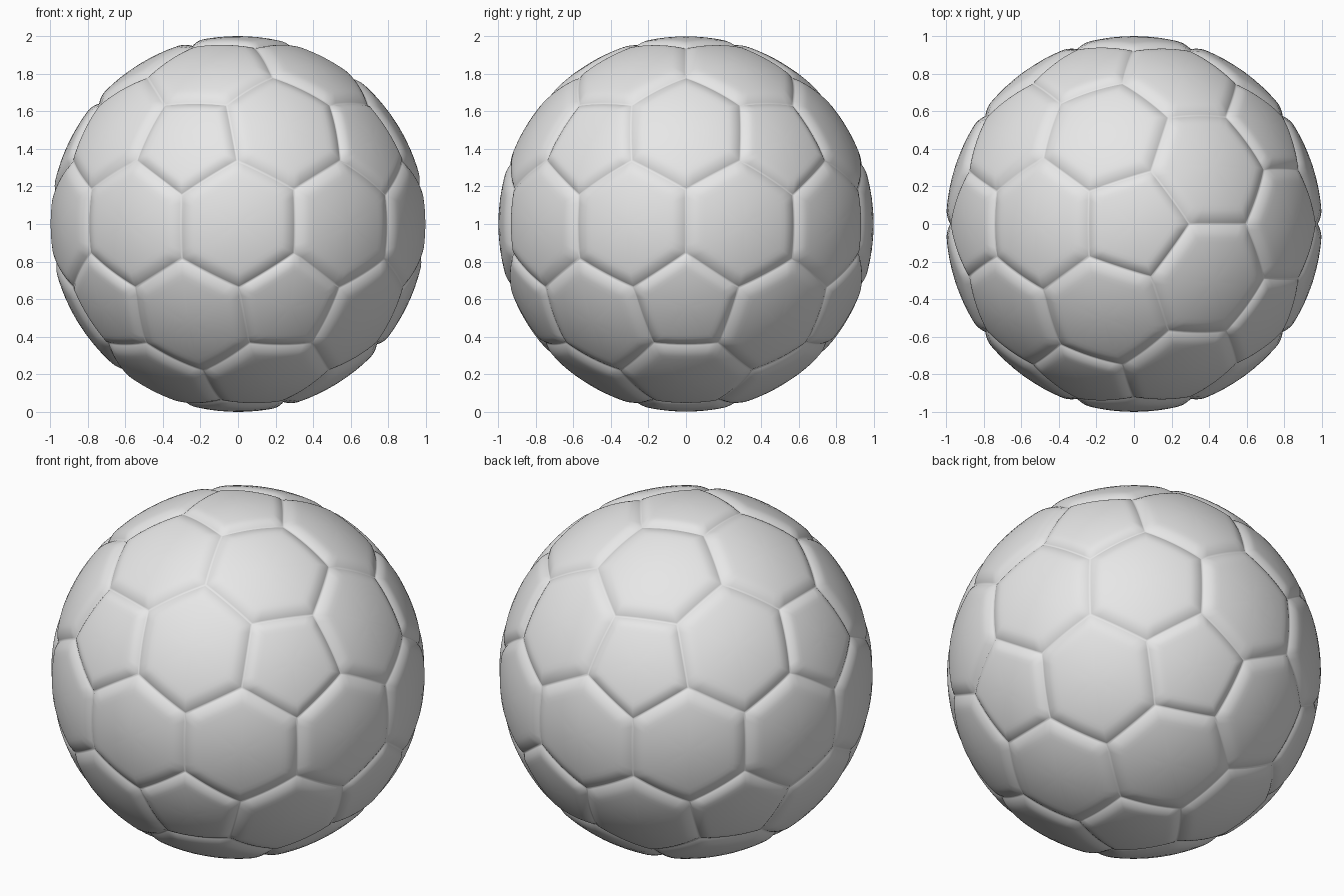
import bpy, bmesh
from math import atan2, pi
from mathutils import Matrix

cube = bpy.data.objects.get("Cube")
if cube:
    bpy.data.objects.remove(cube, do_unlink=True)

RADIUS = 1.0
SEAM_DEPTH = 0.022
SEAM_WIDTH = 0.075    # half width of the rounded seam
PANEL_SIZE = 0.29     # centre to edge of a typical panel
EDGE_STEPS = 8
RINGS = [1, 0.975, 0.95, 0.92, 0.89, 0.85, 0.81, 0.76, 0.68, 0.56, 0.4, 0.2]

# Panel centres are the points of a twice-divided icosahedron,
# panel corners are the middles of its triangles
layout = bmesh.new()
bmesh.ops.create_icosphere(layout, subdivisions=2, radius=1,
                           matrix=Matrix.Rotation(pi, 4, 'Z'))


def panel_outline(site):
    """Corners around one site in order, with points added along each edge."""
    centre = site.co.normalized()
    side = centre.orthogonal().normalized()
    up = centre.cross(side)
    corners = [f.calc_center_median().normalized() for f in site.link_faces]
    corners.sort(key=lambda p: atan2(p.dot(up), p.dot(side)))
    outline = []
    for a, b in zip(corners, corners[1:] + corners[:1]):
        outline += [a.lerp(b, i / EDGE_STEPS).normalized() for i in range(EDGE_STEPS)]
    return centre, outline


def surface_radius(t):
    """Full radius inside a panel, dipping to the seam at its rim."""
    s = min(1, (1 - t) * PANEL_SIZE / SEAM_WIDTH)
    return RADIUS - SEAM_DEPTH * (1 - s) ** 2


# Pillow-edged panels, five and six sided, welded into one skin
ball = bmesh.new()
for site in layout.verts:
    centre, outline = panel_outline(site)
    n = len(outline)
    rings = [[ball.verts.new(centre.lerp(p, t).normalized() * surface_radius(t))
              for p in outline] for t in RINGS]
    for outer, inner in zip(rings, rings[1:]):
        for i in range(n):
            j = (i + 1) % n
            ball.faces.new((outer[i], outer[j], inner[j], inner[i]))
    middle = ball.verts.new(centre * RADIUS)
    for i in range(n):
        ball.faces.new((rings[-1][i], rings[-1][(i + 1) % n], middle))
layout.free()
bmesh.ops.remove_doubles(ball, verts=ball.verts[:], dist=0.0005)
bmesh.ops.recalc_face_normals(ball, faces=ball.faces[:])
for face in ball.faces:
    face.smooth = True

mesh = bpy.data.meshes.new("panelled_ball")
ball.to_mesh(mesh)
ball.free()

# Plain off-white covering
white = bpy.data.materials.new("soft_white")
white.use_nodes = True
colour = (0.8, 0.8, 0.8, 1)
white.diffuse_color = colour
white.node_tree.nodes["Principled BSDF"].inputs["Base Color"].default_value = colour
mesh.materials.append(white)

obj = bpy.data.objects.new("panelled_ball", mesh)
obj.location.z = RADIUS
bpy.context.collection.objects.link(obj)
